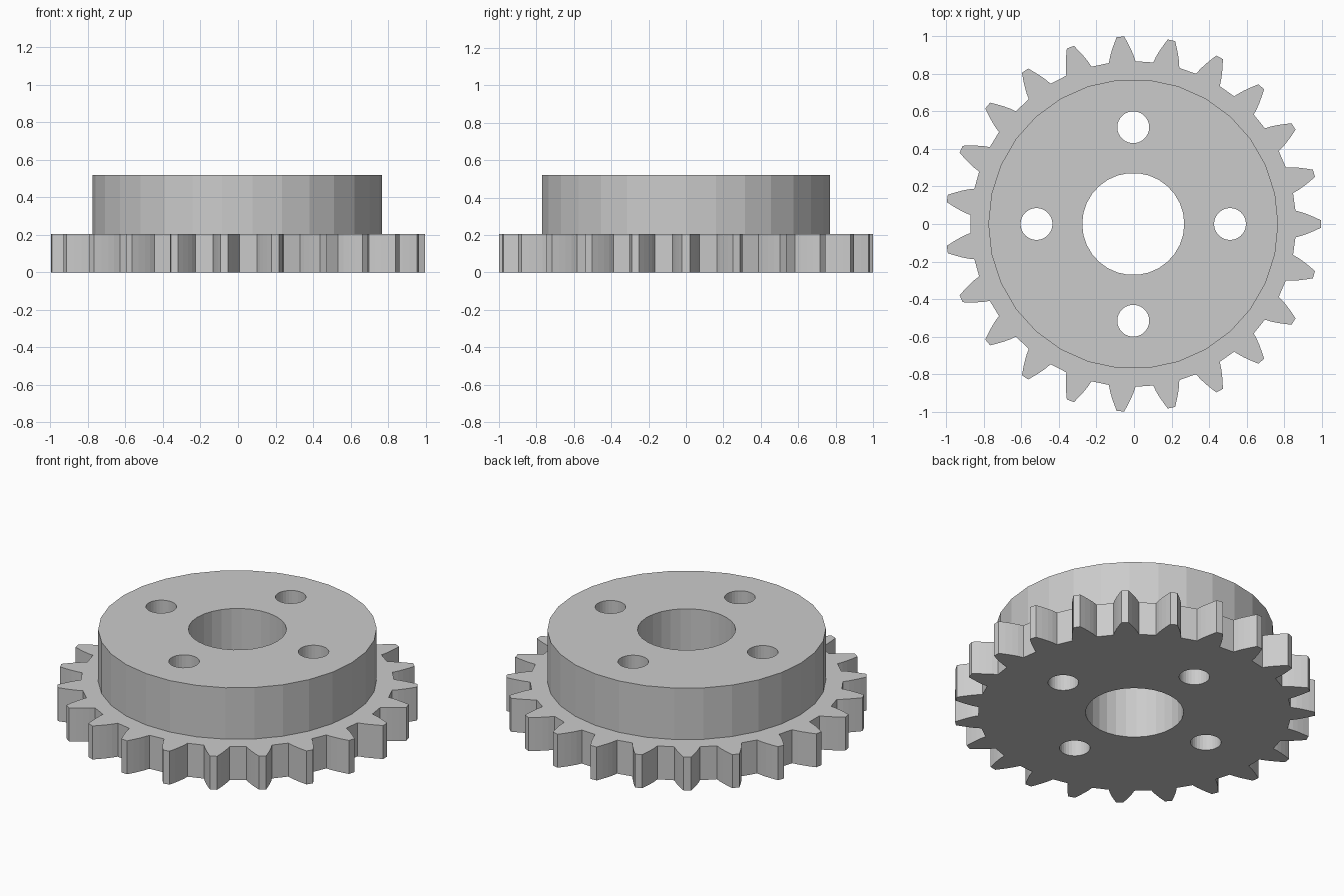
import bpy, bmesh
from math import cos, sin, pi, radians

cube = bpy.data.objects.get("Cube")
if cube:
    bpy.data.objects.remove(cube)

TEETH = 23
CENTRE_X = -0.004
RING_TOP, HUB_TOP = 0.205, 0.52
# One tooth flank from root to tip: radius, half angle in degrees
FLANK = [(0.868, 4.7), (0.90, 4.0), (0.93, 3.2), (0.965, 2.2), (1.001, 1.15)]

steel = bpy.data.materials.new("plain_grey")
steel.use_nodes = True
GREY = (0.6, 0.6, 0.6, 1)
steel.diffuse_color = GREY
steel.node_tree.nodes["Principled BSDF"].inputs["Base Color"].default_value = GREY


def prism(name, outline, bottom, top):
    """Extrude a closed 2D outline from bottom to top."""
    bm = bmesh.new()
    face = bm.faces.new([bm.verts.new((x + CENTRE_X, y, bottom)) for x, y in outline])
    grown = bmesh.ops.extrude_face_region(bm, geom=[face], use_keep_orig=True)
    moved = [v for v in grown["geom"] if isinstance(v, bmesh.types.BMVert)]
    bmesh.ops.translate(bm, verts=moved, vec=(0, 0, top - bottom))
    bmesh.ops.recalc_face_normals(bm, faces=bm.faces)
    mesh = bpy.data.meshes.new(name)
    bm.to_mesh(mesh)
    bm.free()
    mesh.materials.append(steel)
    obj = bpy.data.objects.new(name, mesh)
    bpy.context.collection.objects.link(obj)
    return obj


def circle(radius, sides, cx=0, cy=0):
    return [(cx + radius * cos(2 * pi * i / sides), cy + radius * sin(2 * pi * i / sides))
            for i in range(sides)]


def gear_outline():
    points = []
    for i in range(TEETH):
        mid = 2 * pi * i / TEETH
        rising = [(r, mid - radians(a)) for r, a in FLANK]
        falling = [(r, mid + radians(a)) for r, a in reversed(FLANK)]
        points += [(r * cos(a), r * sin(a)) for r, a in rising + falling]
    return points


def combine(target, tool, operation):
    """Boolean a helper solid into the target, then remove the helper."""
    tool.hide_render = True
    mod = target.modifiers.new(tool.name, "BOOLEAN")
    mod.operation, mod.object, mod.solver = operation, tool, "EXACT"
    bpy.context.view_layer.objects.active = target
    bpy.ops.object.modifier_apply(modifier=mod.name)
    bpy.data.objects.remove(tool)


# Toothed ring with the raised hub
gear = prism("gear_wheel", gear_outline(), 0, RING_TOP)
combine(gear, prism("hub", circle(0.773, 30), RING_TOP / 2, HUB_TOP), "UNION")

# Centre bore and four bolt holes
combine(gear, prism("bore_cutter", circle(0.272, 30), -0.1, HUB_TOP + 0.1), "DIFFERENCE")
for i in range(4):
    a = i * pi / 2
    hole = circle(0.085, 30, 0.516 * cos(a), 0.516 * sin(a))
    combine(gear, prism("bolt_hole_cutter", hole, -0.1, HUB_TOP + 0.1), "DIFFERENCE")
